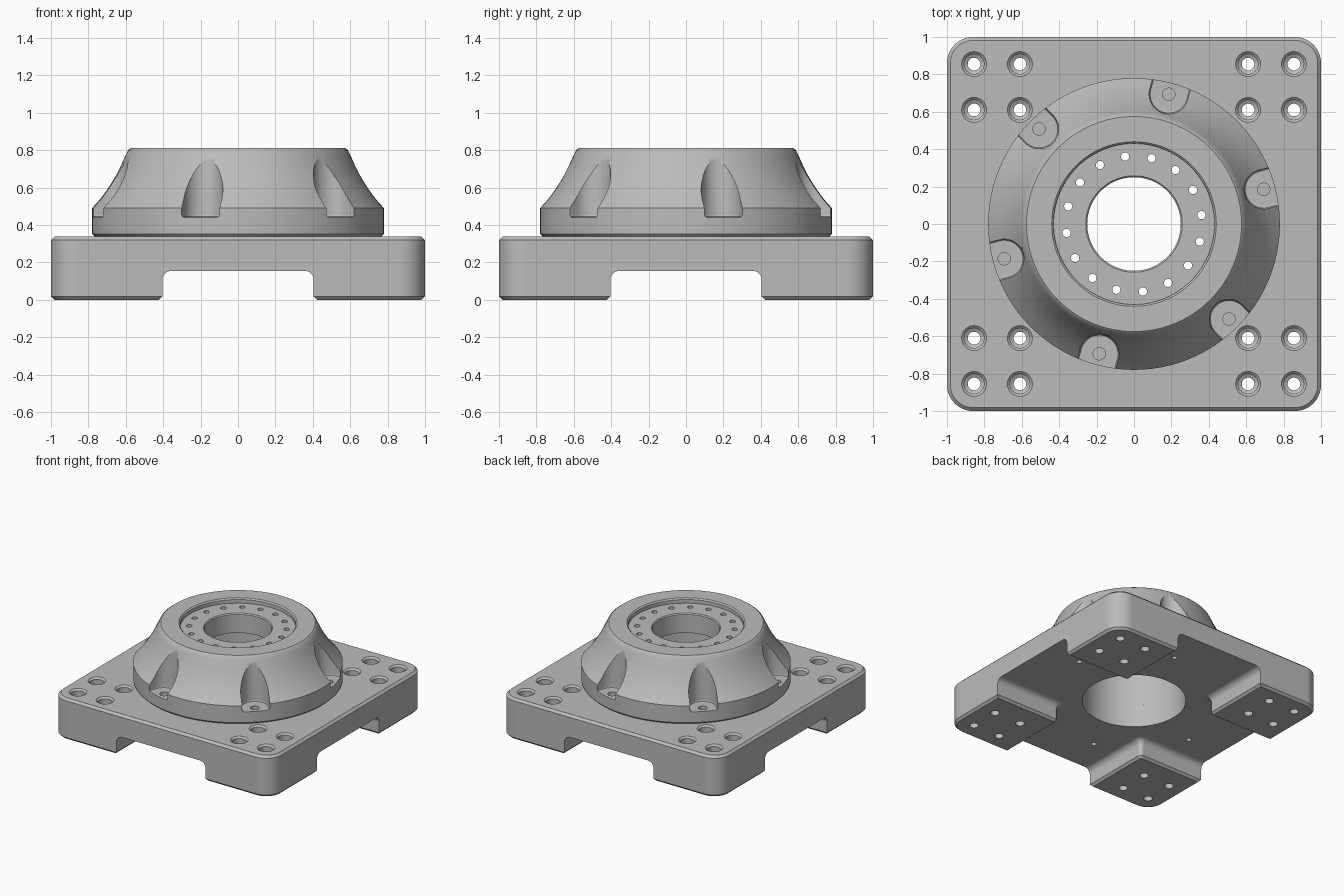
import bpy, bmesh
from math import sin, cos, pi, radians

cube = bpy.data.objects.get("Cube")
if cube:
    bpy.data.objects.remove(cube, do_unlink=True)

grey = bpy.data.materials.new("machined grey")
grey.use_nodes = True
COLOUR = (0.5, 0.5, 0.5, 1)
grey.diffuse_color = COLOUR
for node in grey.node_tree.nodes:
    if node.type == 'BSDF_PRINCIPLED':
        node.inputs["Base Color"].default_value = COLOUR


# ---- helpers ----
def arc(cx, cy, r, a0, a1, n):
    """Points on an arc, angles in degrees."""
    return [(cx + r * cos(radians(a0 + (a1 - a0) * i / n)),
             cy + r * sin(radians(a0 + (a1 - a0) * i / n))) for i in range(n + 1)]


def circle(cx, cy, r, n):
    return arc(cx, cy, r, 0, 360, n)[:-1]


def turn(points, angle):
    c, s = cos(angle), sin(angle)
    return [(x * c - y * s, x * s + y * c) for x, y in points]


def loft(bm, sections, closed=False):
    """Bridge (outline, z) sections; cap the ends unless closed into a ring."""
    rings = [[bm.verts.new((x, y, z)) for x, y in pts] for pts, z in sections]
    n = len(rings[0])
    pairs = list(zip(rings, rings[1:]))
    if closed:
        pairs.append((rings[-1], rings[0]))
    else:
        bm.faces.new(rings[0])
        bm.faces.new(rings[-1])
    for a, b in pairs:
        for i in range(n):
            j = (i + 1) % n
            bm.faces.new((a[i], a[j], b[j], b[i]))


def drill(bm, x, y, profile, n=24):
    """Round solid from (radius, z) steps."""
    loft(bm, [(circle(x, y, r, n), z) for r, z in profile])


def make(name, bm):
    bmesh.ops.recalc_face_normals(bm, faces=bm.faces)
    mesh = bpy.data.meshes.new(name)
    bm.to_mesh(mesh)
    bm.free()
    mesh.materials.append(grey)
    obj = bpy.data.objects.new(name, mesh)
    bpy.context.collection.objects.link(obj)
    return obj


def cut(obj, bm):
    """Subtract the solids in bm from obj."""
    cutter = make("cutter", bm)
    cutter.hide_render = True
    mod = obj.modifiers.new("cut", 'BOOLEAN')
    mod.operation = 'DIFFERENCE'
    mod.solver = 'EXACT'
    mod.object = cutter
    bpy.context.view_layer.objects.active = obj
    bpy.ops.object.modifier_apply(modifier=mod.name)
    bpy.data.objects.remove(cutter, do_unlink=True)


def finish(obj):
    bpy.ops.object.select_all(action='DESELECT')
    obj.select_set(True)
    bpy.context.view_layer.objects.active = obj
    bpy.ops.object.shade_smooth_by_angle(angle=radians(30))
    obj.modifiers.new("even shading", 'WEIGHTED_NORMAL').keep_sharp = True


def rounded_square(inset):
    half, r = 1 - inset, 0.14 - inset
    return [p for k in range(4)
            for p in turn(arc(half - r, half - r, r, 0, 90, 10), k * pi / 2)]


def cross(w, r):
    """Plus-shaped outline with rounded inner corners."""
    quarter = [(1.2, w)] + arc(w + r, w + r, r, 270, 180, 6) + [(w, 1.2)]
    return [p for k in range(4) for p in turn(quarter, k * pi / 2)]


def slot(r):
    """U-shaped outline open towards +x."""
    return arc(BOLT_R, 0, r, 90, 270, 20) + [(1, -r), (1, r)]


TOP, RECESS, EDGE = 0.337, 0.155, 0.018
BOLT_R = 0.718
BOLT_ANGLES = [radians(15 + 60 * k) for k in range(6)]

# ---- base plate with chamfered rim ----
bm = bmesh.new()
loft(bm, [(rounded_square(EDGE), 0), (rounded_square(0), EDGE),
          (rounded_square(0), TOP - EDGE), (rounded_square(EDGE), TOP)])
base = make("base_plate", bm)

# crossing channels underneath leave the four feet
bm = bmesh.new()
inner, fillet, corner = 0.405, 0.05, 0.03
sections = [(cross(inner + 0.02, 0.012), -0.002), (cross(inner, corner), EDGE)]
for i in range(7):
    a = i * pi / 12
    grow = fillet * (1 - cos(a))
    sections.append((cross(inner - grow, corner + grow),
                     RECESS - fillet + fillet * sin(a)))
loft(bm, sections)
cut(base, bm)

# centre bore, stepped corner holes, small holes from below
bm = bmesh.new()
drill(bm, 0, 0, [(0.39, 0.05), (0.39, 0.5)], 64)
for sx in (-1, 1):
    for sy in (-1, 1):
        for px in (0.61, 0.855):
            for py in (0.61, 0.855):
                drill(bm, sx * px, sy * py,
                      [(0.034, -0.1), (0.034, 0.2), (0.053, 0.21),
                       (0.053, TOP - 0.013), (0.067, TOP), (0.067, 0.4)])
for a in BOLT_ANGLES:
    x, y = BOLT_R * cos(a), BOLT_R * sin(a)
    if min(abs(x), abs(y)) < 0.3:
        drill(bm, x, y, [(0.02, 0.1), (0.02, 0.28)], 16)
cut(base, bm)
finish(base)

# ---- turret: flared ring with a recessed inner flange ----
profile = [(0.39, TOP), (0.765, TOP), (0.78, 0.352), (0.78, 0.49),
           (0.735, 0.54), (0.692, 0.6), (0.655, 0.66), (0.625, 0.72),
           (0.602, 0.77), (0.588, 0.8), (0.575, 0.81),
           (0.44, 0.81), (0.43, 0.8), (0.43, 0.77),
           (0.258, 0.77), (0.25, 0.762), (0.25, 0.61), (0.39, 0.61)]
bm = bmesh.new()
loft(bm, [(circle(0, 0, r, 96), z) for r, z in profile], closed=True)
turret = make("turret", bm)

# bolt pockets in the flared side
bm = bmesh.new()
for a in BOLT_ANGLES:
    loft(bm, [(turn(slot(r), a), z)
              for r, z in ((0.09, 0.44), (0.1, 0.445), (0.105, 0.455), (0.105, 0.95))])
cut(turret, bm)

# bolt holes in the pockets and a ring of holes through the flange
bm = bmesh.new()
for a in BOLT_ANGLES:
    drill(bm, BOLT_R * cos(a), BOLT_R * sin(a), [(0.033, 0.38), (0.033, 0.46)])
for k in range(16):
    a = radians(7.5 + 22.5 * k)
    drill(bm, 0.364 * cos(a), 0.364 * sin(a), [(0.022, 0.55), (0.022, 0.85)], 16)
cut(turret, bm)
finish(turret)
